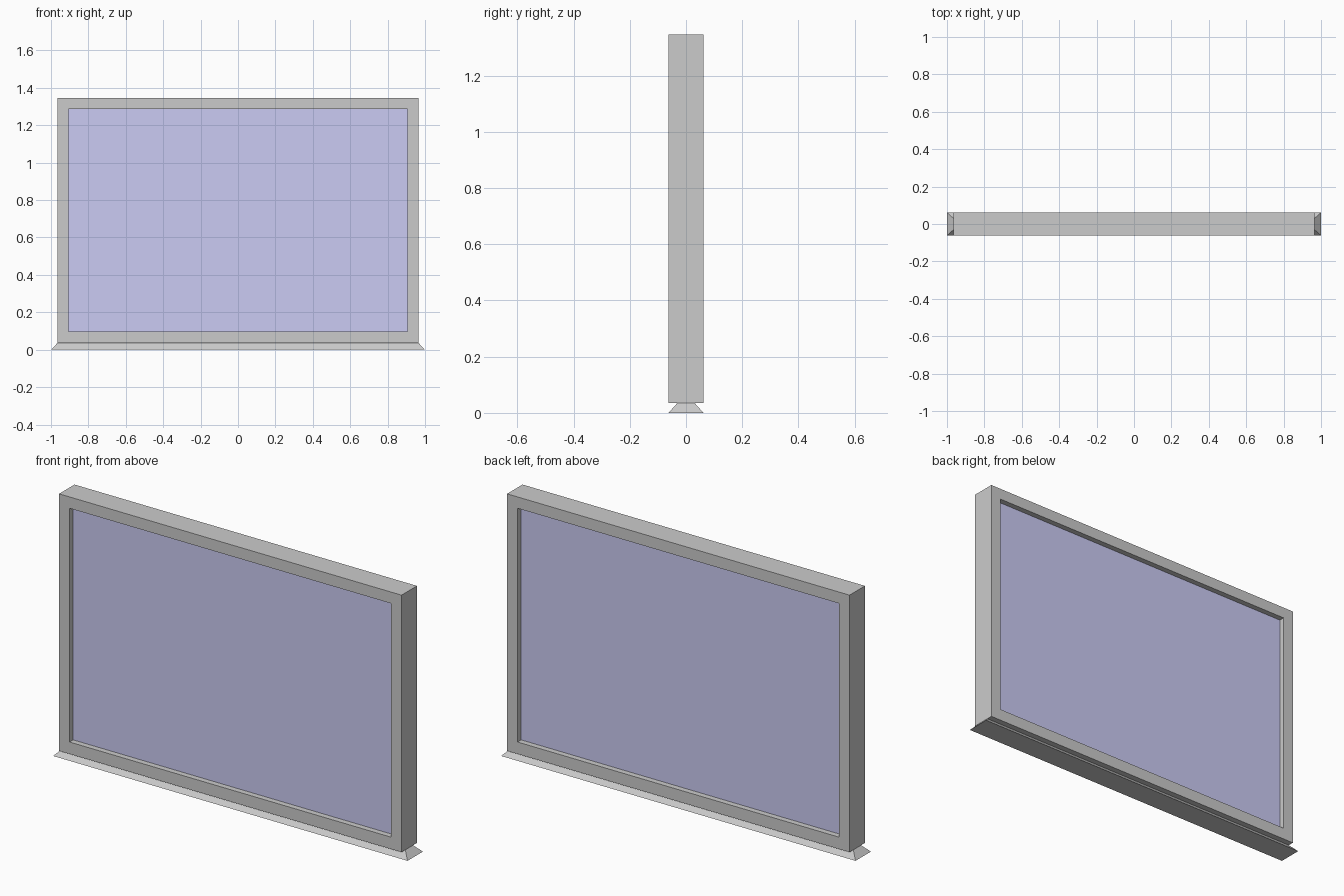
import bpy
import bmesh

if "Cube" in bpy.data.objects:
    bpy.data.objects.remove(bpy.data.objects["Cube"])

DEPTH = 0.062                      # half depth of frame and base
X_OUT, X_IN = 0.966, 0.907         # half widths of frame and opening
Z_LOW, Z_TOP = 0.035, 1.346        # frame bottom and top
Z_IN_LOW, Z_IN_TOP = 0.096, 1.288  # opening bottom and top
GLASS = 0.033                      # half thickness of the screen


def new_object(name, bm):
    bmesh.ops.recalc_face_normals(bm, faces=bm.faces)
    mesh = bpy.data.meshes.new(name)
    bm.to_mesh(mesh)
    bm.free()
    obj = bpy.data.objects.new(name, mesh)
    bpy.context.collection.objects.link(obj)
    return obj


def rect(bm, hx, z0, z1, y):
    return [bm.verts.new((x, y, z))
            for x, z in ((-hx, z0), (hx, z0), (hx, z1), (-hx, z1))]


def bridge(bm, a, b):
    for i in range(4):
        j = (i + 1) % 4
        bm.faces.new((a[i], a[j], b[j], b[i]))


# Frame: a rectangular ring swept through front and back, outer and inner loops
bm = bmesh.new()
loops = [rect(bm, X_OUT, Z_LOW, Z_TOP, -DEPTH),
         rect(bm, X_OUT, Z_LOW, Z_TOP, DEPTH),
         rect(bm, X_IN, Z_IN_LOW, Z_IN_TOP, DEPTH),
         rect(bm, X_IN, Z_IN_LOW, Z_IN_TOP, -DEPTH)]
for k in range(4):
    bridge(bm, loops[k], loops[(k + 1) % 4])
new_object("frame", bm)

# Recessed screen panel, seen from both sides
bm = bmesh.new()
front = rect(bm, X_IN, Z_IN_LOW, Z_IN_TOP, -GLASS)
back = rect(bm, X_IN, Z_IN_LOW, Z_IN_TOP, GLASS)
bm.faces.new(front)
bm.faces.new(back)
bridge(bm, front, back)
screen = new_object("screen_panel", bm)
blue = bpy.data.materials.new("blue_screen")
blue.diffuse_color = (0.6, 0.6, 0.9, 1)
blue.use_nodes = True
blue.node_tree.nodes["Principled BSDF"].inputs["Base Color"].default_value = blue.diffuse_color
screen.data.materials.append(blue)

# Base: a low tapered plinth under the frame
bm = bmesh.new()
levels = [[bm.verts.new((sx * hx, sy * hy, z))
           for sx, sy in ((-1, -1), (1, -1), (1, 1), (-1, 1))]
          for hx, hy, z in ((1.0, DEPTH, 0.0), (X_OUT, 0.031, Z_LOW))]
bridge(bm, *levels)
for level in levels:
    bm.faces.new(level)
new_object("base_plinth", bm)
